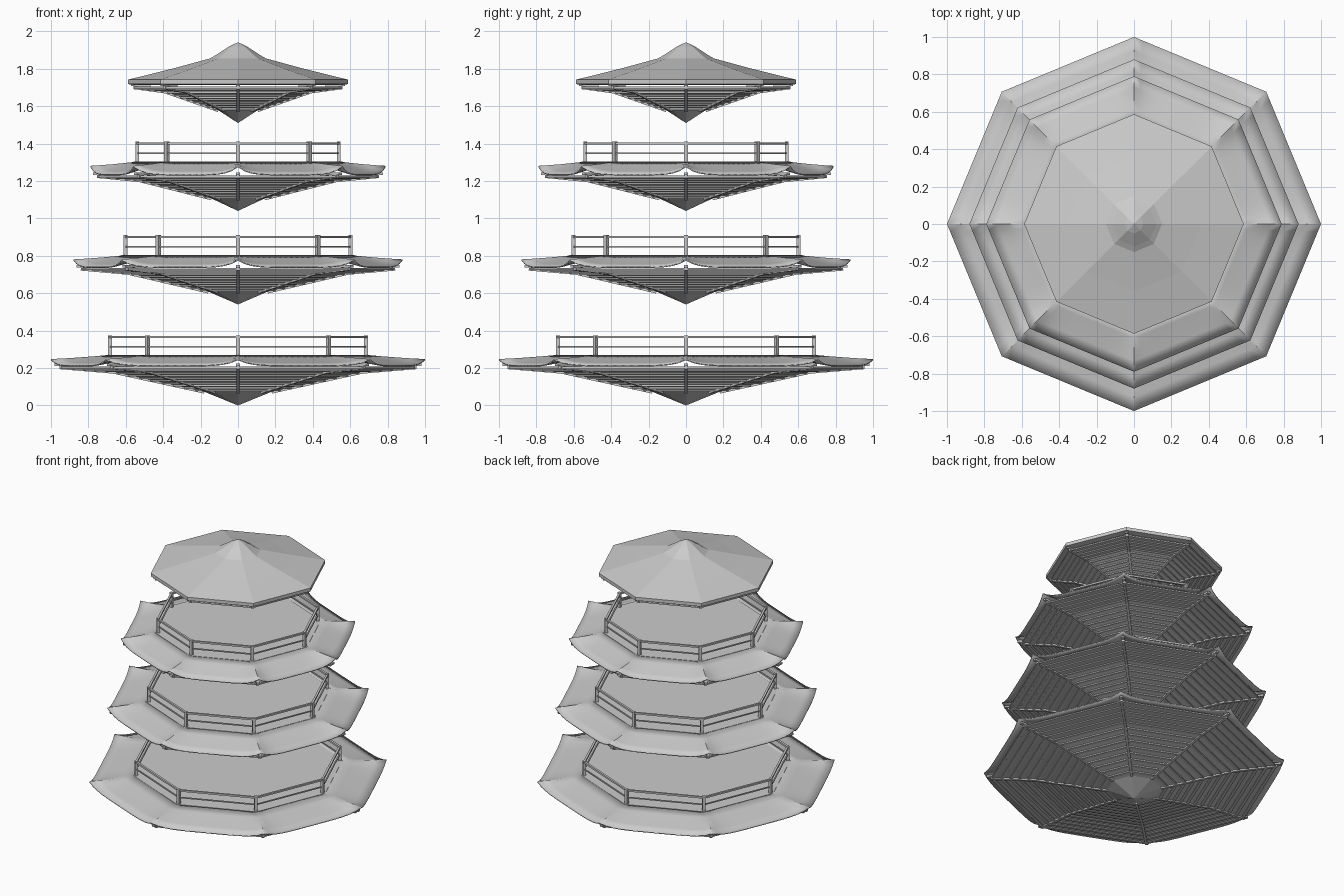
import bpy, bmesh, math
from mathutils import Vector

if "Cube" in bpy.data.objects:
    bpy.data.objects.remove(bpy.data.objects["Cube"])

N = 8


def pt(r, k, z):
    a = 2 * math.pi * k / N
    return Vector((r * math.cos(a), r * math.sin(a), z))


def finish(name, bm):
    bmesh.ops.remove_doubles(bm, verts=bm.verts, dist=1e-5)
    bmesh.ops.recalc_face_normals(bm, faces=bm.faces)
    me = bpy.data.meshes.new(name)
    bm.to_mesh(me)
    bm.free()
    ob = bpy.data.objects.new(name, me)
    bpy.context.collection.objects.link(ob)
    return ob


def lathe(bm, profile, closed=False):
    """Eight-sided lathe of (radius, z) points."""
    rings = [[bm.verts.new(pt(max(r, 2e-4), k, z)) for k in range(N)] for r, z in profile]
    pairs = list(zip(rings, rings[1:]))
    if closed:
        pairs.append((rings[-1], rings[0]))
    for a, b in pairs:
        for k in range(N):
            j = (k + 1) % N
            bm.faces.new((a[k], a[j], b[j], b[k]))
    if not closed:
        bm.faces.new(rings[0])
        bm.faces.new(rings[-1])


def beam(bm, a, b, w, h):
    """Rectangular bar between two points."""
    d = (b - a).normalized()
    side = d.cross(Vector((0, 0, 1)))
    side = side.normalized() if side.length > 1e-4 else Vector((a.x, a.y, 0)).normalized()
    up = side.cross(d)
    c = [side * (w / 2 * i) + up * (h / 2 * j) for i, j in ((-1, -1), (1, -1), (1, 1), (-1, 1))]
    A = [bm.verts.new(a + o) for o in c]
    B = [bm.verts.new(b + o) for o in c]
    bm.faces.new(A)
    bm.faces.new(B)
    for i in range(4):
        j = (i + 1) % 4
        bm.faces.new((A[i], A[j], B[j], B[i]))


def underside(tag, s, z0, h):
    # Inverted cone soffit
    prof = [(0, z0), (.18 * s, z0 + .36 * h), (.68 * s, z0 + .9 * h), (.955 * s, z0 + h)]

    def height(r):
        for (r0, a), (r1, b) in zip(prof, prof[1:]):
            if r <= r1:
                return a + (b - a) * (r - r0) / (r1 - r0)
        return prof[-1][1]
    bm = bmesh.new()
    lathe(bm, prof)
    finish(tag + "_soffit", bm)
    # Concentric purlins under the soffit
    bm = bmesh.new()
    for i in range(13):
        r = s * (.22 + .72 * i / 12)
        z = height(r)
        w = .011 * s
        lathe(bm, [(r - w, z - .006), (r + w, z - .006), (r + w, z + .006), (r - w, z + .006)], True)
    finish(tag + "_purlins", bm)
    # Hip beams to each corner, with short eave ends
    bm = bmesh.new()
    for k in range(N):
        beam(bm, pt(.18 * s, k, height(.18 * s) - .002), pt(.68 * s, k, height(.68 * s) - .002), .018, .016)
        beam(bm, pt(.66 * s, k, height(.66 * s)), pt(.955 * s, k, z0 + h), .018, .018)
        beam(bm, pt(.8 * s, k, z0 + h + .012), pt(.98 * s, k, z0 + h + .014), .022, .014)
    finish(tag + "_hip_beams", bm)


def flared_roof(tag, ri, ro, ztop, zlow, ztip):
    # Roof skirt with upturned corners
    bm = bmesh.new()
    ne, nr = 16, 4
    for k in range(N):
        grid = []
        for i in range(ne + 1):
            t = i / ne
            edge = zlow + (ztip - zlow) * abs(2 * t - 1) ** 5
            row = []
            for j in range(nr + 1):
                f = j / nr
                r = ri + (ro - ri) * f
                p = pt(r, k, 0).lerp(pt(r, k + 1, 0), t)
                p.z = ztop + (edge - ztop) * f - .008 * f * (1 - f)
                row.append(bm.verts.new(p))
            grid.append(row)
        for i in range(ne):
            for j in range(nr):
                bm.faces.new((grid[i][j], grid[i][j + 1], grid[i + 1][j + 1], grid[i + 1][j]))
    bm.normal_update()
    ob = finish(tag + "_roof_skirt", bm)
    if sum(p.normal.z for p in ob.data.polygons) < 0:
        ob.data.flip_normals()
    m = ob.modifiers.new("thickness", 'SOLIDIFY')
    m.thickness = .007
    m.offset = -1
    ob.data.shade_smooth()
    bpy.context.view_layer.objects.active = ob
    bpy.ops.object.select_all(action='DESELECT')
    ob.select_set(True)
    bpy.ops.object.shade_smooth_by_angle(angle=math.radians(25))


def balcony(tag, rp, ri, z, ztop):
    # Floor slab
    bm = bmesh.new()
    lathe(bm, [(ri, z - .012), (ri, z)])
    finish(tag + "_floor", bm)
    # Corner posts and two rails
    bm = bmesh.new()
    mid = z + (ztop - z) * .42
    for k in range(N):
        beam(bm, pt(rp, k, z), pt(rp, k, ztop), .02, .02)
        beam(bm, pt(rp, k, ztop - .009), pt(rp, k + 1, ztop - .009), .014, .012)
        beam(bm, pt(rp, k, mid), pt(rp, k + 1, mid), .008, .008)
    finish(tag + "_railing", bm)


# Three balcony tiers: outer radius, base z, soffit height, floor z, rail top, post radius
tiers = [(1.0, 0, .203, .27, .375, .685),
         (.88, .54, .19, .803, .91, .602),
         (.79, 1.04, .185, 1.303, 1.41, .538)]
for n, (ro, z0, h, zf, zr, rp) in enumerate(tiers, 1):
    tag = f"tier_{n}"
    underside(tag, ro, z0, h)
    balcony(tag, rp, rp + .02, zf, zr)
    flared_roof(tag, rp + .015, ro, zf - .001, z0 + h + .012, zf - .022)

# Top tier with peaked cap
underside("top", .585, 1.51, .19)
bm = bmesh.new()
lathe(bm, [(.55, 1.712), (.587, 1.718), (.587, 1.742), (.36, 1.798), (.15, 1.855),
           (.12, 1.872), (.05, 1.918), (0, 1.942)])
finish("top_roof", bm)
